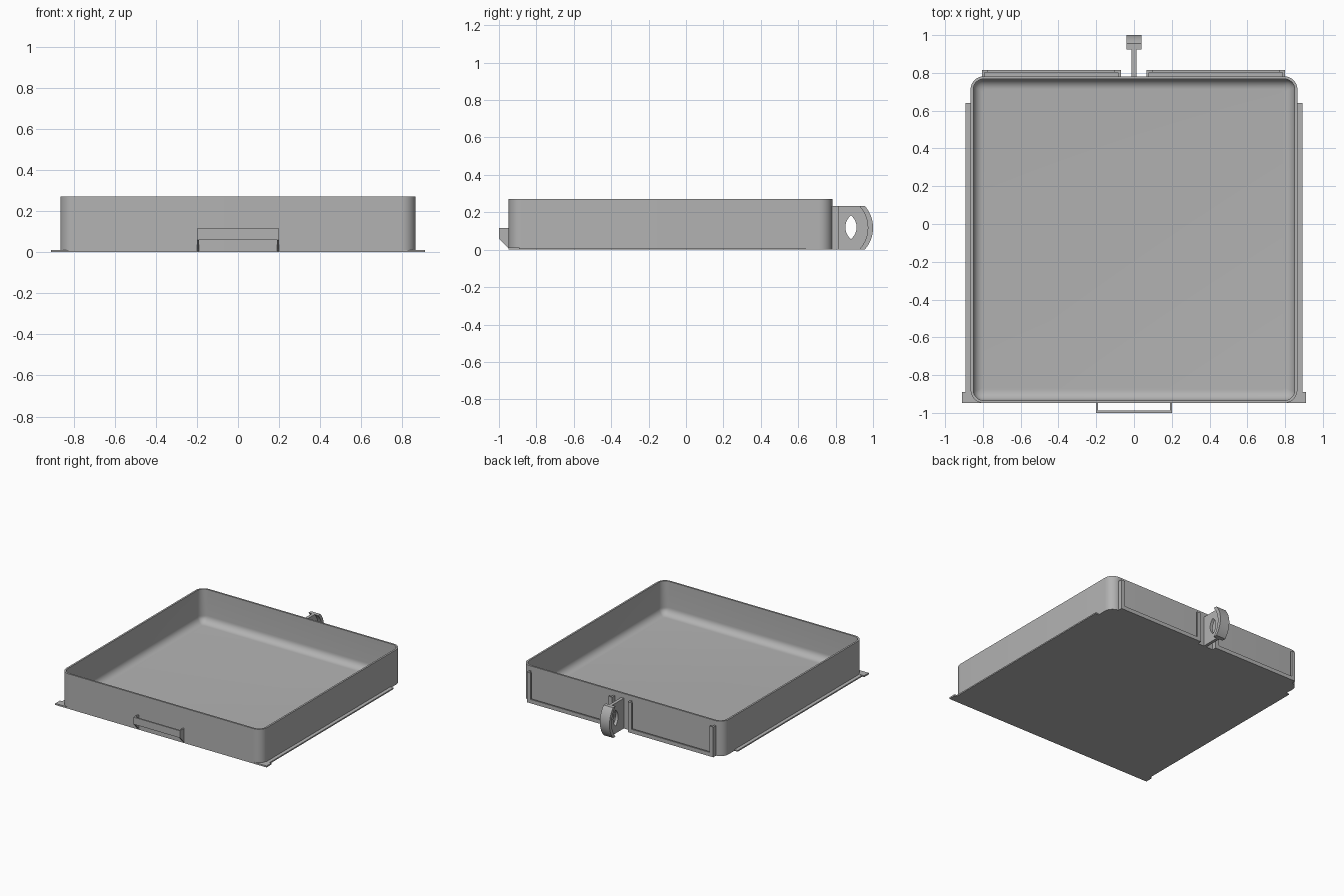
import bpy, bmesh, math

cube = bpy.data.objects.get("Cube")
if cube:
    bpy.data.objects.remove(cube, do_unlink=True)

grey = bpy.data.materials.new("plain grey")
grey.use_nodes = True
colour = (0.45, 0.45, 0.45, 1)
grey.diffuse_color = colour
grey.node_tree.nodes["Principled BSDF"].inputs["Base Color"].default_value = colour


def finish(name, bm, smooth=False):
    bmesh.ops.recalc_face_normals(bm, faces=bm.faces)
    mesh = bpy.data.meshes.new(name)
    bm.to_mesh(mesh)
    bm.free()
    mesh.materials.append(grey)
    ob = bpy.data.objects.new(name, mesh)
    bpy.context.scene.collection.objects.link(ob)
    if smooth:
        bpy.ops.object.select_all(action="DESELECT")
        ob.select_set(True)
        bpy.context.view_layer.objects.active = ob
        bpy.ops.object.shade_smooth_by_angle(angle=math.radians(35))
    return ob


def box(name, x0, x1, y0, y1, z0, z1):
    bm = bmesh.new()
    bmesh.ops.create_cube(bm, size=1)
    for v in bm.verts:
        v.co.x = x1 if v.co.x > 0 else x0
        v.co.y = y1 if v.co.y > 0 else y0
        v.co.z = z1 if v.co.z > 0 else z0
    return finish(name, bm)


def loft(bm, rings):
    loops = [[bm.verts.new(p) for p in ring] for ring in rings]
    n = len(loops[0])
    for a, b in zip(loops, loops[1:]):
        for i in range(n):
            j = (i + 1) % n
            bm.faces.new((a[i], a[j], b[j], b[i]))
    return loops


def side_profile(name, points, x0, x1, smooth=False):
    """Extrude a (y, z) outline across x."""
    bm = bmesh.new()
    loops = loft(bm, [[(x, y, z) for y, z in points] for x in (x0, x1)])
    for loop in loops:
        bm.faces.new(loop)
    return finish(name, bm, smooth)


def arc(y_end, y_mid, z0, z1, steps=20):
    """Circular bow from (y_end, z0) to (y_end, z1) passing through y_mid."""
    half, sag = (z1 - z0) / 2, y_mid - y_end
    r = (half ** 2 + sag ** 2) / (2 * abs(sag))
    sign = 1 if sag > 0 else -1
    t = math.asin(min(1, half / r))
    angles = [-t + 2 * t * i / steps for i in range(steps + 1)]
    return [(y_mid - sign * r * (1 - math.cos(a)), (z0 + z1) / 2 + r * math.sin(a))
            for a in angles]


# Tray: rounded square rings up the outside, over the rim and down to the floor
HX, HY, CY, TOP = 0.865, 0.865, -0.083, 0.272


def rounded(ix, iy, r, z, steps=10):
    ring = []
    for k, (sx, sy) in enumerate(((1, 1), (-1, 1), (-1, -1), (1, -1))):
        for i in range(steps + 1):
            a = math.pi / 2 * (k + i / steps)
            ring.append((sx * (HX - ix - r) + r * math.cos(a),
                         CY + sy * (HY - iy - r) + r * math.sin(a), z))
    return ring


wall, floor, bend = 0.014, 0.014, 0.055
rings = [rounded(0, 0, 0.07, 0), rounded(0, 0, 0.07, TOP), rounded(wall, wall, 0.056, TOP)]
for i in range(9):
    a = math.pi / 2 * i / 8
    inset = wall + bend * (1 - math.cos(a))
    rings.append(rounded(inset, inset, 0.056 - 0.04 * i / 8,
                         floor + bend * (1 - math.sin(a))))
bm = bmesh.new()
loops = loft(bm, rings)
bm.faces.new(loops[0])
bm.faces.new(loops[-1])
finish("tray", bm, True)

# Side runners and front stop tabs
for s, side in ((1, "left"), (-1, "right")):
    xs = sorted((s * 0.84, s * 0.893))
    box(side + "_runner", *xs, -0.9, 0.64, 0, 0.01)
    xs = sorted((s * 0.8, s * 0.91))
    box(side + "_stop_tab", *xs, -0.948, -0.89, 0, 0.012)

# Front pull: thin plate held by two cheeks with sloping undersides
box("pull_plate", -0.2, 0.2, -1.0, -0.988, 0.06, 0.115)
cheek = [(-0.946, 0.005), (-1.0, 0.06), (-1.0, 0.115), (-0.946, 0.115)]
for s, side in ((1, "left"), (-1, "right")):
    side_profile(side + "_pull_cheek", cheek, *sorted((s * 0.19, s * 0.2)))

# Back label holders: open-topped channels with lips at both ends and below
BACK = 0.78
for x0, x1, side in ((0.065, 0.8, "left"), (-0.805, -0.07, "right")):
    box(side + "_holder_base", x0, x1, BACK, 0.815, 0, 0.014)
    box(side + "_holder_bottom_lip", x0, x1, 0.803, 0.815, 0, 0.03)
    for edge, s, end in ((x0, 1, "first"), (x1, -1, "second")):
        xs = sorted((edge, edge + s * 0.014))
        box(f"{side}_holder_{end}_post", *xs, BACK, 0.815, 0, 0.235)
        xs = sorted((edge, edge + s * 0.032))
        box(f"{side}_holder_{end}_lip", *xs, 0.803, 0.815, 0, 0.235)

# Back catch: web plate with a pointed oval hole, and a bowed grip flange
H = 0.235
inner, outer = arc(0.925, 0.972, 0, H), arc(0.955, 1.0, 0, H)
side_profile("catch_flange", inner + outer[::-1], -0.041, 0.041, True)
N = 20
hole_front = arc(0.882, 0.852, 0.057, 0.183, N)
hole_back = arc(0.882, 0.912, 0.057, 0.183, N)
web_x = (-0.012, 0.012)
# Web is split at the hole's points into a wall half and a flange half
wall_half = [(BACK - 0.004, 0), (0.882, 0)] + hole_front + [(0.882, H), (BACK - 0.004, H)]
flange_half = [(0.882, 0)] + hole_back + [(0.882, H)] + arc(0.93, 0.977, 0, H)[::-1]
side_profile("catch_web_near_wall", wall_half, *web_x, True)
side_profile("catch_web_near_flange", flange_half, *web_x, True)
